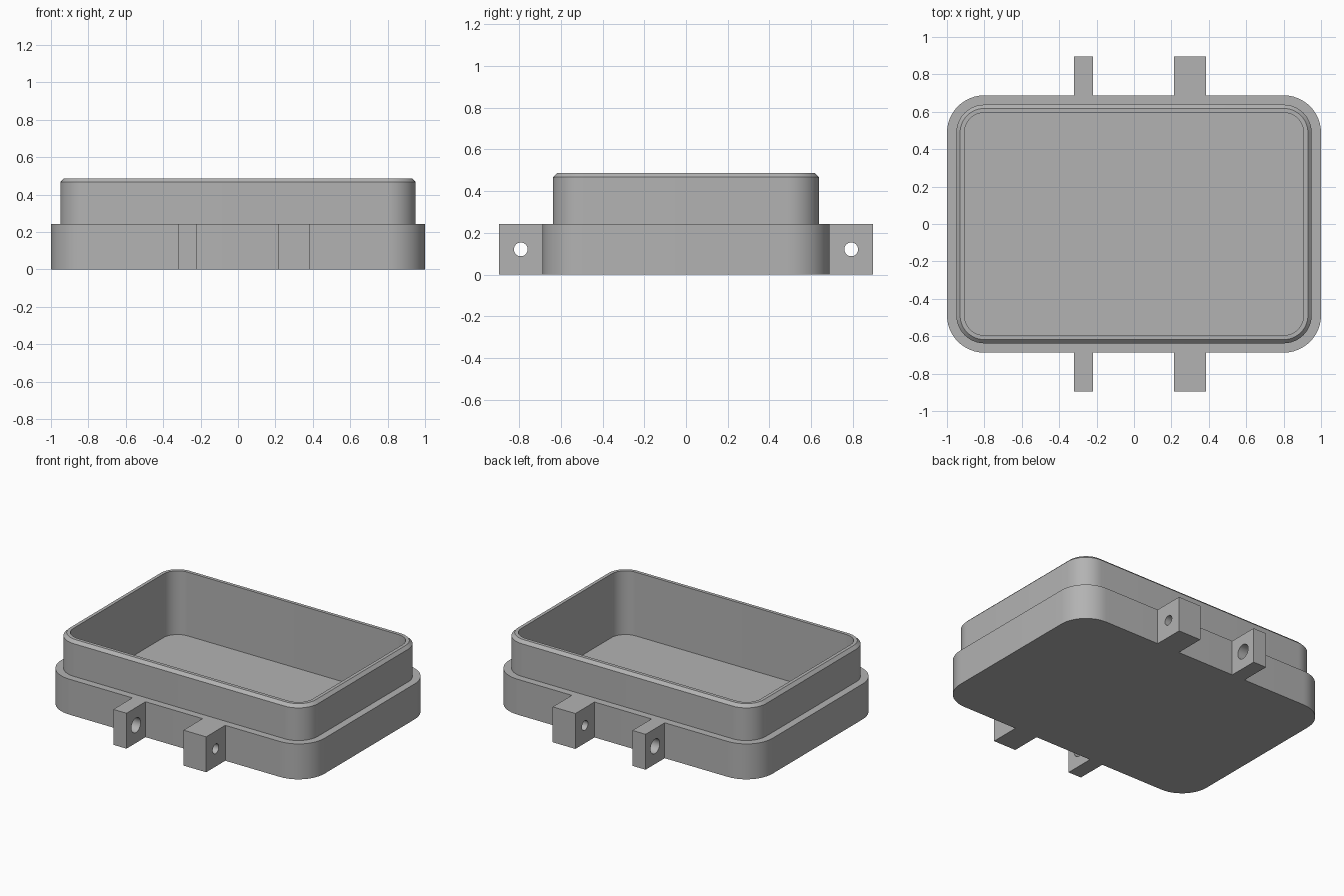
import bpy
import bmesh
from math import cos, sin, pi, radians

cube = bpy.data.objects.get("Cube")
if cube:
    bpy.data.objects.remove(cube, do_unlink=True)

# Single grey material
GREY = (0.45, 0.45, 0.45, 1)
grey = bpy.data.materials.new("plain grey")
grey.use_nodes = True
grey.diffuse_color = GREY
grey.node_tree.nodes["Principled BSDF"].inputs["Base Color"].default_value = GREY


def finish(bm, name):
    """Turn a bmesh into a shaded, coloured object."""
    bmesh.ops.recalc_face_normals(bm, faces=bm.faces)
    mesh = bpy.data.meshes.new(name)
    bm.to_mesh(mesh)
    bm.free()
    mesh.materials.append(grey)
    obj = bpy.data.objects.new(name, mesh)
    bpy.context.collection.objects.link(obj)
    bpy.ops.object.select_all(action="DESELECT")
    obj.select_set(True)
    bpy.context.view_layer.objects.active = obj
    bpy.ops.object.shade_smooth_by_angle(angle=radians(30))
    return obj


def bridge(bm, a, b):
    """Join two closed loops of equal length with quads."""
    n = len(a)
    for i in range(n):
        j = (i + 1) % n
        bm.faces.new((a[i], a[j], b[j], b[i]))


def rounded_loop(bm, half_x, half_y, radius, z, steps=12):
    """Rounded rectangle of vertices at height z."""
    loop = []
    for corner, (sx, sy) in enumerate(((1, 1), (-1, 1), (-1, -1), (1, -1))):
        for i in range(steps + 1):
            t = (corner + i / steps) * pi / 2
            loop.append(bm.verts.new((sx * (half_x - radius) + radius * cos(t),
                                      sy * (half_y - radius) + radius * sin(t), z)))
    return loop


# Tray: stepped outside, chamfered rim, hollow inside
STEP_Z = 0.243
sections = (  # half x, half y, corner radius, z
    (1.0, 0.688, 0.2, 0),
    (1.0, 0.688, 0.2, STEP_Z),
    (0.95, 0.638, 0.15, STEP_Z),
    (0.95, 0.638, 0.15, 0.467),
    (0.93, 0.618, 0.13, 0.487),
    (0.907, 0.595, 0.107, 0.487),
    (0.907, 0.595, 0.107, 0.05),
)
bm = bmesh.new()
loops = [rounded_loop(bm, *s) for s in sections]
for lower, upper in zip(loops, loops[1:]):
    bridge(bm, lower, upper)
bm.faces.new(loops[0])
bm.faces.new(loops[-1])
finish(bm, "tray")


# Hinge lugs: blocks with a round bore along x
def lug(name, x0, x1, side, hole):
    y0, y1, n = 0.688, 0.895, 32
    mid_y, half_y, half_z = side * (y0 + y1) / 2, (y1 - y0) / 2, STEP_Z / 2
    bm = bmesh.new()
    ends = []
    for x in (x0, x1):
        block, bore = [], []
        for i in range(n):
            c, s = cos(2 * pi * i / n), sin(2 * pi * i / n)
            k = max(abs(c), abs(s))
            block.append(bm.verts.new((x, mid_y + half_y * c / k, half_z + half_z * s / k)))
            bore.append(bm.verts.new((x, mid_y + hole * c, half_z + hole * s)))
        bridge(bm, block, bore)
        ends.append((block, bore))
    bridge(bm, ends[0][0], ends[1][0])
    bridge(bm, ends[0][1], ends[1][1])
    finish(bm, name)


for side, place in ((-1, "front"), (1, "back")):
    lug(place + "_narrow_lug", -0.32, -0.22, side, 0.05)
    lug(place + "_wide_lug", 0.213, 0.385, side, 0.033)
